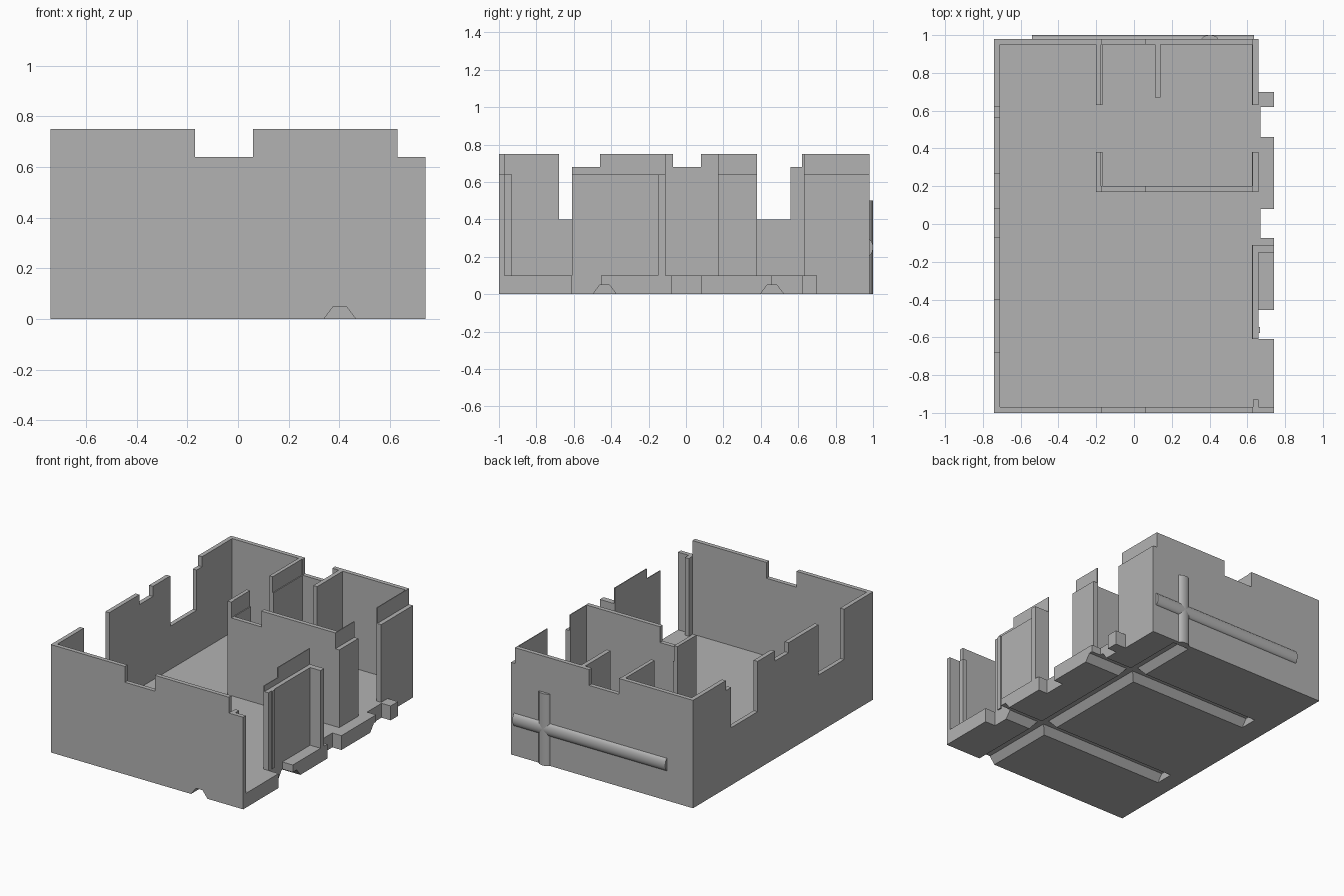
import bpy, bmesh, math

if "Cube" in bpy.data.objects:
    bpy.data.objects.remove(bpy.data.objects["Cube"])

GREY = bpy.data.materials.new("plain grey")
GREY.use_nodes = True
GREY.diffuse_color = (0.45, 0.45, 0.45, 1)
GREY.node_tree.nodes["Principled BSDF"].inputs["Base Color"].default_value = GREY.diffuse_color

FLOOR, LOW, TOP = 0.10, 0.64, 0.75


def prism(name, points, direction):
    """Extrude a flat outline along a direction."""
    bm = bmesh.new()
    face = bm.faces.new([bm.verts.new(p) for p in points])
    ext = bmesh.ops.extrude_face_region(bm, geom=[face])
    verts = [g for g in ext["geom"] if isinstance(g, bmesh.types.BMVert)]
    bmesh.ops.translate(bm, verts=verts, vec=direction)
    bmesh.ops.recalc_face_normals(bm, faces=bm.faces)
    mesh = bpy.data.meshes.new(name)
    bm.to_mesh(mesh)
    bm.free()
    mesh.materials.append(GREY)
    obj = bpy.data.objects.new(name, mesh)
    bpy.context.scene.collection.objects.link(obj)
    return obj


def wall(name, axis, near, far, start, steps):
    """Wall running along x or y; steps are (end position, top height)."""
    outline, pos = [(start, FLOOR)], start
    for end, height in steps:
        outline += [(pos, height), (end, height)]
        pos = end
    outline.append((pos, FLOOR))
    if axis == "x":
        return prism(name, [(a, near, z) for a, z in outline], (0, far - near, 0))
    return prism(name, [(near, a, z) for a, z in outline], (far - near, 0, 0))


# Floor slab with a toothed right edge
edge = [(-1, 0.74), (-0.61, 0.66), (-0.455, 0.74), (-0.075, 0.67),
        (0.08, 0.74), (0.46, 0.67), (0.62, 0.74), (0.70, 0.66), (0.98, None)]
outline = [(-0.74, -1, 0)]
for (y0, x), (y1, _) in zip(edge, edge[1:]):
    outline += [(x, y0, 0), (x, y1, 0)]
outline.append((-0.74, 0.98, 0))
floor = prism("floor", outline, (0, 0, FLOOR))

# Trapezoid channels cut into the underside
section = [(-0.07, -0.005), (-0.063, 0), (-0.025, 0.05),
           (0.025, 0.05), (0.063, 0), (0.07, -0.005)]
cutters = [prism("channel_cutter_long", [(0.402 + a, -1.05, z) for a, z in section], (0, 2.0, 0))]
for y, x0 in ((-0.435, -0.62), (0.46, -0.58)):
    cutters.append(prism("channel_cutter_cross", [(x0, y + a, z) for a, z in section], (1.5, 0, 0)))
for cutter in cutters:
    cutter.hide_render = True
    mod = floor.modifiers.new("channel", "BOOLEAN")
    mod.operation, mod.solver, mod.object = "DIFFERENCE", "EXACT", cutter
bpy.context.view_layer.update()
cut_mesh = bpy.data.meshes.new_from_object(
    floor.evaluated_get(bpy.context.evaluated_depsgraph_get()))
floor.modifiers.clear()
floor.data = cut_mesh
for cutter in cutters:
    bpy.data.objects.remove(cutter)

# Outer walls with stepped tops
notch = [(-0.17, TOP), (0.06, LOW), (0.63, TOP)]
wall("front_wall", "x", -1, -0.97, -0.74, notch + [(0.74, LOW)])
wall("back_wall", "x", 0.95, 0.98, -0.74, notch + [(0.66, LOW)])
wall("right_outer_wall", "y", -0.74, -0.71, -0.97,
     [(-0.68, TOP), (-0.40, 0.40), (-0.07, TOP), (0.08, 0.68),
      (0.27, TOP), (0.56, 0.40), (0.62, 0.68), (0.95, TOP)])

# Open-side wall pieces, each a low wall with a taller thin lining
for name, y0, y1, lining in (
        ("front_corner", -0.97, -0.93, None),
        ("centre_panel", -0.61, -0.11, [(-0.46, 0.68), (-0.11, TOP)]),
        ("room_near", 0.20, 0.38, [(0.38, TOP)]),
        ("room_far", 0.63, 0.95, [(0.95, TOP)])):
    wall(name + "_wall", "y", 0.63, 0.66, y0, [(y1, LOW)])
    if lining:
        wall(name + "_lining", "y", 0.624, 0.63, y0, lining)

# Return wall and slim posts on the centre panel
wall("panel_return", "x", -0.15, -0.11, 0.66, [(0.74, LOW)])
wall("panel_post", "y", 0.66, 0.668, -0.577, [(-0.545, LOW)])

# Inner room walls
wall("room_front_wall", "x", 0.17, 0.20, -0.20, notch + [(0.66, LOW)])
for name, y0, y1 in (("near", 0.20, 0.38), ("far", 0.63, 0.95)):
    wall("room_side_" + name, "y", -0.20, -0.174, y0, [(y1, TOP)])
    wall("room_side_cladding_" + name, "y", -0.174, -0.168, y0, [(y1, LOW)])
wall("partition", "y", 0.11, 0.14, 0.67, [(0.95, TOP)])

# Crossed rounded ribs on the back
arc = [(0.045 * math.cos(i * math.pi / 12), 0.975 + 0.025 * math.sin(i * math.pi / 12))
       for i in range(13)]
ribs = [prism("back_rib_upright", [(0.402 + a, y, 0) for a, y in arc], (0, 0, 0.5)),
        prism("back_rib_level", [(-0.54, y, 0.25 + a) for a, y in arc], (1.175, 0, 0))]
for rib in ribs:
    bpy.ops.object.select_all(action="DESELECT")
    rib.select_set(True)
    bpy.context.view_layer.objects.active = rib
    bpy.ops.object.shade_smooth_by_angle()
